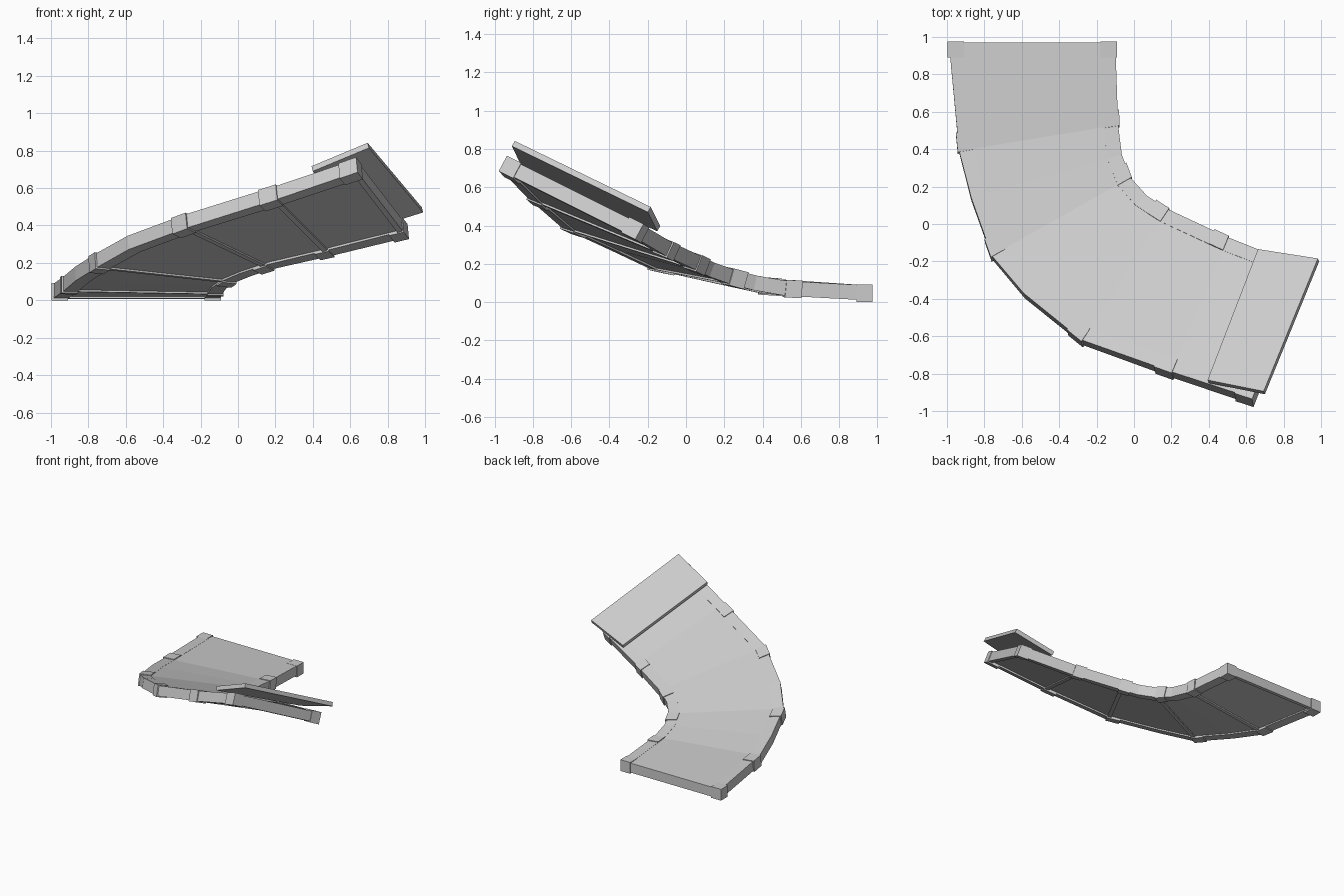
import bpy
import bmesh
from mathutils import Vector

cube = bpy.data.objects.get("Cube")
if cube:
    bpy.data.objects.remove(cube)

mat = bpy.data.materials.new("light_grey")
mat.use_nodes = True
GREY = (0.6, 0.6, 0.6, 1)
mat.diffuse_color = GREY
mat.node_tree.nodes["Principled BSDF"].inputs["Base Color"].default_value = GREY

THICK = 0.078   # height of the side beams
BEAM = 0.08     # width of the side beams
LIP = 0.008     # how far brackets stand proud

# Top edge of the banked ramp: outer and inner rails, station by station
OUTER = [Vector(p) for p in [
    (-0.99, 0.97, 0.086), (-0.935, 0.39, 0.125), (-0.87, 0.14, 0.18),
    (-0.76, -0.17, 0.25), (-0.59, -0.37, 0.345), (-0.28, -0.62, 0.46),
    (0.2, -0.79, 0.61), (0.63, -0.93, 0.755)]]
INNER = [Vector(p) for p in [
    (-0.10, 0.97, 0.086), (-0.085, 0.53, 0.11), (-0.065, 0.37, 0.138),
    (-0.02, 0.25, 0.17), (0.07, 0.15, 0.205), (0.18, 0.08, 0.24),
    (0.5, -0.07, 0.31), (0.9, -0.23, 0.405)]]
LAST = len(OUTER) - 1
JOINTS = [0, 1, 3, 5, 6, 7]


def loft(name, rings):
    """Solid skinned through four-sided rings."""
    bm = bmesh.new()
    loops = [[bm.verts.new(p) for p in ring] for ring in rings]
    for a, b in zip(loops, loops[1:]):
        for k in range(4):
            j = (k + 1) % 4
            bm.faces.new((a[k], a[j], b[j], b[k]))
    bm.faces.new(loops[0][::-1])
    bm.faces.new(loops[-1])
    bmesh.ops.recalc_face_normals(bm, faces=bm.faces)
    mesh = bpy.data.meshes.new(name)
    bm.to_mesh(mesh)
    bm.free()
    mesh.materials.append(mat)
    obj = bpy.data.objects.new(name, mesh)
    bpy.context.collection.objects.link(obj)
    return obj


def frame(i):
    """Across direction and surface normal at a station."""
    across = (INNER[i] - OUTER[i]).normalized()
    if i == 0:
        return across, Vector((0, 0, 1))
    a, b = max(i - 1, 0), min(i + 1, LAST)
    along = (OUTER[b] + INNER[b] - OUTER[a] - INNER[a]).normalized()
    return across, along.cross(across).normalized()


def section(base, across, normal, w0, w1, top, bottom):
    """Rectangular section measured from a point on a rail."""
    return [base + across * w + normal * h
            for w, h in ((w0, top), (w1, top), (w1, bottom), (w0, bottom))]


# Deck panels between joints, a little shallower than the beams
for n, (a, b) in enumerate(zip(JOINTS, JOINTS[1:])):
    rings = []
    for i in range(a, b + 1):
        across, normal = frame(i)
        width = (INNER[i] - OUTER[i]).length
        rings.append(section(OUTER[i], across, normal, BEAM * 0.5,
                             width - BEAM * 0.5, -0.001, 0.01 - THICK))
    loft(f"deck_panel_{n + 1}", rings)

# Side beams and the joint brackets that clamp them
for side, rail, sign in (("outer", OUTER, 1), ("inner", INNER, -1)):
    rings = []
    for i in range(LAST + 1):
        across, normal = frame(i)
        rings.append(section(rail[i], across * sign, normal, 0, BEAM, 0, -THICK))
    loft(f"{side}_beam", rings)
    for i in JOINTS:
        across, normal = frame(i)
        neighbour = rail[i - 1] if i else rail[1]
        step = (neighbour - rail[i]).normalized()
        reach = 0.08 if side == "inner" or i == 0 else 0.1
        if i == 0:
            step = Vector((0, -1, 0))
        ends = [rail[i] - step * 0.005, rail[i] + step * reach]
        loft(f"{side}_bracket_{i}", [
            section(e, across * sign, normal, -LIP, BEAM, LIP * 0.7, -THICK - LIP)
            for e in ends])

# Cross ribs under the deck at every joint
for i in JOINTS:
    across, normal = frame(i)
    width = (INNER[i] - OUTER[i]).length
    step = ((OUTER[i - 1] - OUTER[i]) if i else (OUTER[1] - OUTER[0])).normalized()
    loft(f"cross_rib_{i}", [
        section(OUTER[i] + step * s, across, normal, BEAM * 0.5,
                width - BEAM * 0.5, -0.002, -THICK) for s in (0, 0.03)])

# Raised landing plate overlapping the top end of the deck
corners = [Vector(p) for p in [(0.40, -0.85, 0.69), (0.67, -0.15, 0.37),
                               (0.99, -0.20, 0.47), (0.70, -0.91, 0.815)]]
up = (corners[2] - corners[0]).cross(corners[3] - corners[1]).normalized()
loft("landing_plate", [corners, [c - up * 0.032 for c in corners]])
